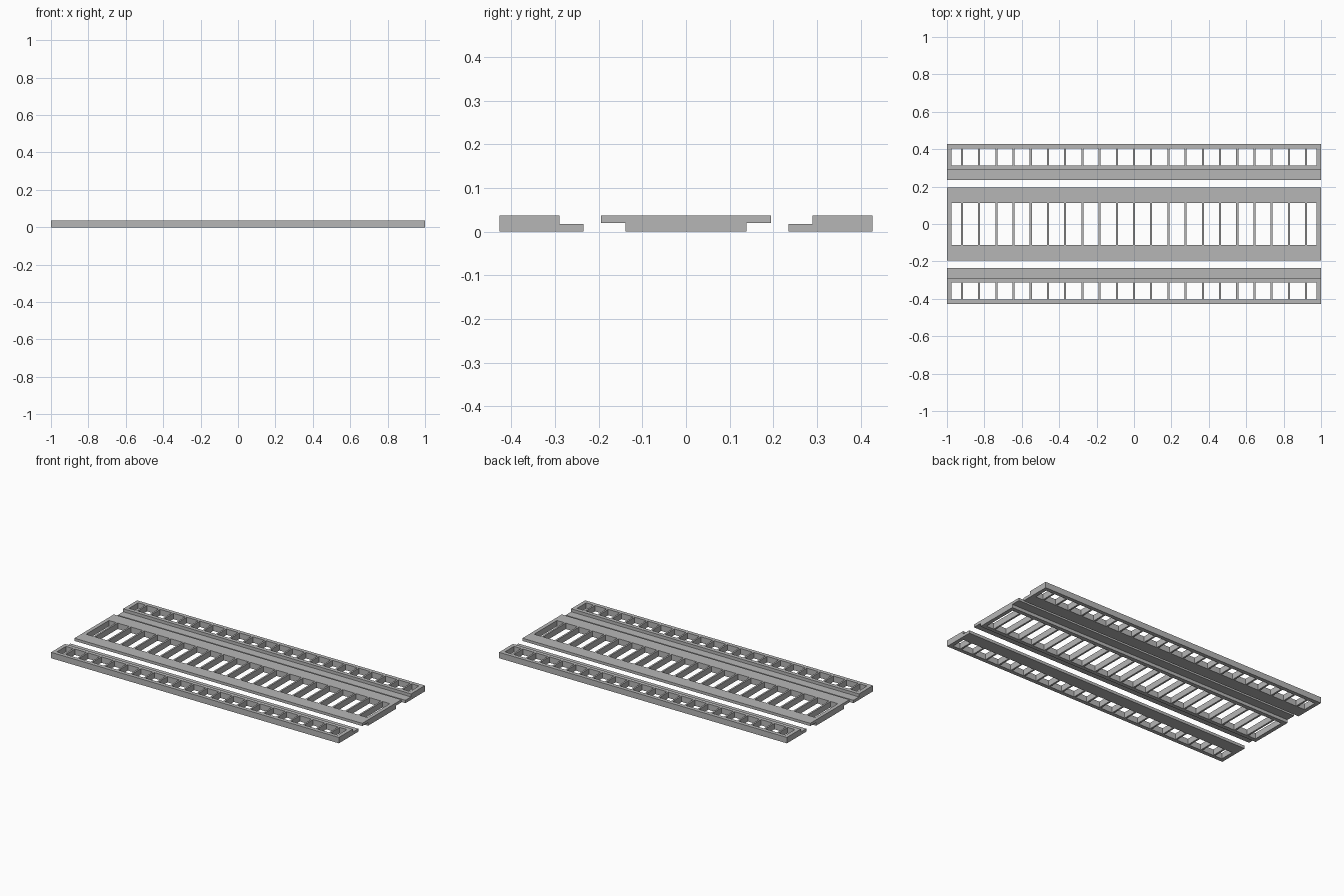
import bpy
import bmesh
from mathutils import Matrix

if "Cube" in bpy.data.objects:
    bpy.data.objects.remove(bpy.data.objects["Cube"], do_unlink=True)

TOP = 0.037      # full plate height
LIP = 0.018      # top of the lower ledges
PITCH = 0.092    # spacing of the cross slats
SLAT = 0.011     # slat thickness
END = 0.976      # inner face of the end walls

grey = bpy.data.materials.new("plain_grey")
grey.use_nodes = True
grey.diffuse_color = (0.47, 0.47, 0.47, 1)
grey.node_tree.nodes["Principled BSDF"].inputs["Base Color"].default_value = (0.47, 0.47, 0.47, 1)


def finish(bm, name):
    bmesh.ops.recalc_face_normals(bm, faces=bm.faces)
    mesh = bpy.data.meshes.new(name)
    bm.to_mesh(mesh)
    bm.free()
    mesh.materials.append(grey)
    obj = bpy.data.objects.new(name, mesh)
    bpy.context.collection.objects.link(obj)
    return obj


def extrude_profile(name, profile):
    """Sweep a (y, z) outline along the full length."""
    bm = bmesh.new()
    face = bm.faces.new([bm.verts.new((-1, y, z)) for y, z in profile])
    swept = bmesh.ops.extrude_face_region(bm, geom=[face], use_keep_orig=True)
    moved = [g for g in swept["geom"] if isinstance(g, bmesh.types.BMVert)]
    bmesh.ops.translate(bm, verts=moved, vec=(2, 0, 0))
    return finish(bm, name)


def cut_slots(obj, y0, y1):
    """Cut a row of through slots, leaving thin slats between them."""
    bm = bmesh.new()
    slats = [i * PITCH for i in range(-10, 11)]
    starts = [-END] + [x + SLAT / 2 for x in slats]
    stops = [x - SLAT / 2 for x in slats] + [END]
    for x0, x1 in zip(starts, stops):
        place = Matrix.Translation(((x0 + x1) / 2, (y0 + y1) / 2, TOP / 2))
        size = Matrix.Diagonal((x1 - x0, y1 - y0, TOP * 3, 1))
        bmesh.ops.create_cube(bm, size=1, matrix=place @ size)
    cutter = finish(bm, obj.name + "_slot_cutter")
    mod = obj.modifiers.new("slots", 'BOOLEAN')
    mod.operation = 'DIFFERENCE'
    mod.solver = 'EXACT'
    mod.object = cutter
    # Bake the cut and discard the cutter
    graph = bpy.context.evaluated_depsgraph_get()
    baked = bpy.data.meshes.new_from_object(obj.evaluated_get(graph))
    obj.modifiers.clear()
    obj.data = baked
    bpy.data.objects.remove(cutter, do_unlink=True)


# Centre grate with raised overhanging flanges
half = [(0.138, 0), (0.138, 0.02), (0.195, 0.02), (0.195, TOP)]
centre = extrude_profile("centre_grate", half + [(-y, z) for y, z in reversed(half)])
cut_slots(centre, -0.113, 0.113)

# Side grates with low ledges facing the centre
for name, side in (("back_grate", 1), ("front_grate", -1)):
    outline = [(0.234, 0), (0.427, 0), (0.427, TOP), (0.289, TOP), (0.289, LIP), (0.234, LIP)]
    grate = extrude_profile(name, [(side * y, z) for y, z in outline])
    cut_slots(grate, *sorted((side * 0.313, side * 0.403)))
